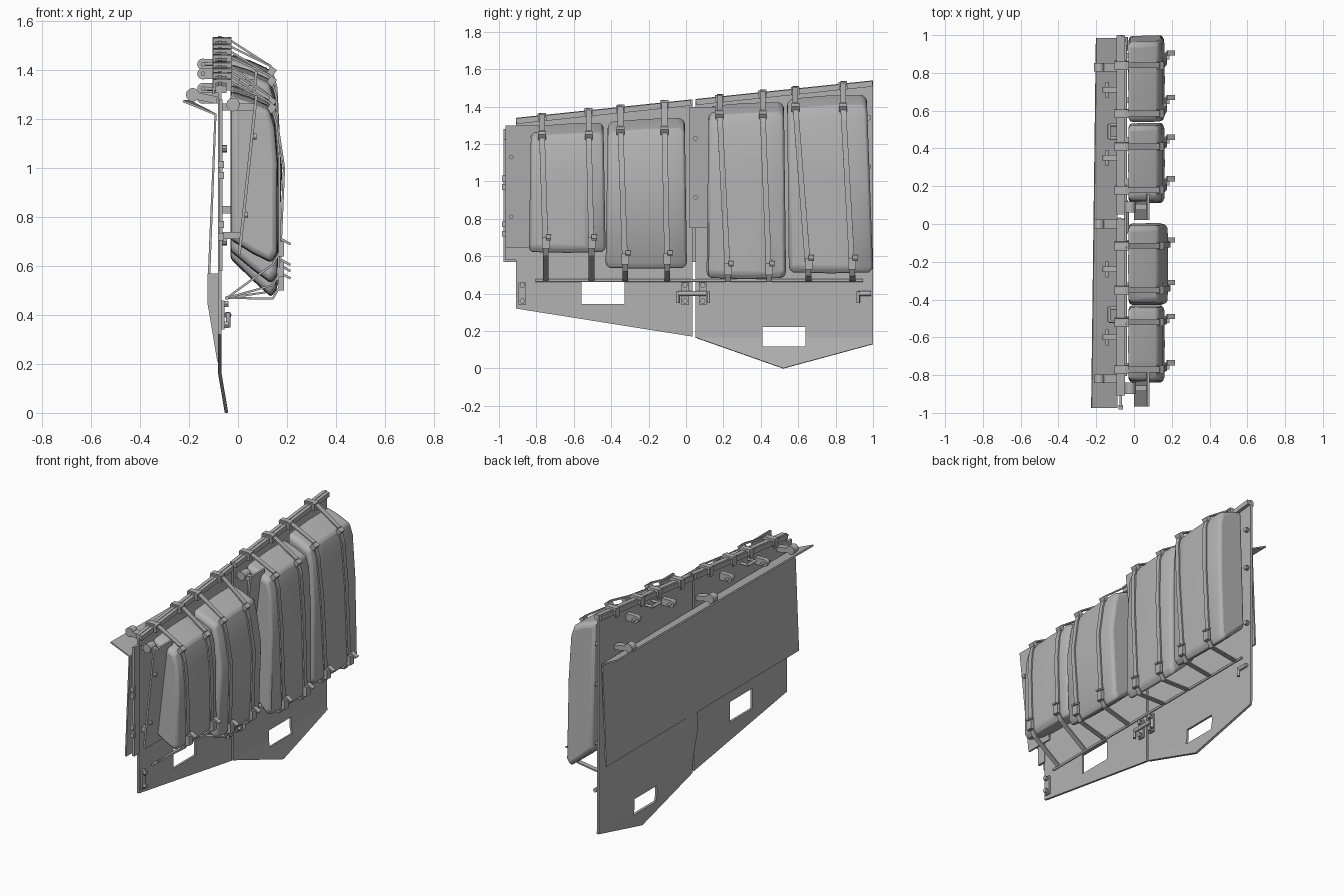
import bpy, bmesh, math
from mathutils import Vector

if "Cube" in bpy.data.objects:
    bpy.data.objects.remove(bpy.data.objects["Cube"])

GREY = bpy.data.materials.new("primer_grey")
GREY.use_nodes = True
TONE = (0.45, 0.45, 0.45, 1)
GREY.diffuse_color = TONE
GREY.node_tree.nodes["Principled BSDF"].inputs["Base Color"].default_value = TONE


def finish(bm, name, smooth=False):
    bmesh.ops.recalc_face_normals(bm, faces=bm.faces)
    mesh = bpy.data.meshes.new(name)
    bm.to_mesh(mesh)
    bm.free()
    mesh.materials.append(GREY)
    ob = bpy.data.objects.new(name, mesh)
    bpy.context.collection.objects.link(ob)
    if smooth:
        bpy.ops.object.select_all(action="DESELECT")
        ob.select_set(True)
        bpy.context.view_layer.objects.active = ob
        bpy.ops.object.shade_smooth_by_angle(angle=math.radians(35))
    return ob


def thicken(ob, amount):
    mod = ob.modifiers.new("thickness", "SOLIDIFY")
    mod.thickness = amount
    mod.offset = 0


def box(name, centre, size, tilt=0, slope=0):
    bm = bmesh.new()
    bmesh.ops.create_cube(bm, size=1)
    for v in bm.verts:
        v.co = Vector(a * b for a, b in zip(v.co, size))
    ob = finish(bm, name)
    ob.location = centre
    ob.rotation_euler = (slope, tilt, 0)
    return ob


def rod(name, centre, radius, length, axis="Y", sides=12):
    bm = bmesh.new()
    bmesh.ops.create_cone(bm, cap_ends=True, segments=sides, radius1=radius,
                          radius2=radius, depth=length)
    ob = finish(bm, name, True)
    ob.location = centre
    ob.rotation_euler = {"X": (0, math.pi / 2, 0), "Y": (math.pi / 2, 0, 0), "Z": (0, 0, 0)}[axis]
    return ob


def rail_z(y):
    return 1.435 + 0.105 * y


SLOPE = math.atan(0.105)


# Skirt panels, each with a rectangular window and an inward lower bend
def skirt_panel(name, outline, window):
    y0, y1, z0, z1 = window
    bm = bmesh.new()
    bm.faces.new([bm.verts.new((-0.075, y, z)) for y, z in outline])
    cuts = [((0, y0, 0), (0, 1, 0)), ((0, y1, 0), (0, 1, 0)), ((0, 0, z0), (0, 0, 1)),
            ((0, 0, z1), (0, 0, 1)), ((0, 0, 0.165), (0, 0, 1))]
    for co, no in cuts:
        bmesh.ops.bisect_plane(bm, geom=bm.verts[:] + bm.edges[:] + bm.faces[:],
                               plane_co=co, plane_no=no)
    hole = []
    for f in bm.faces:
        c = f.calc_center_median()
        if y0 < c.y < y1 and z0 < c.z < z1:
            hole.append(f)
    bmesh.ops.delete(bm, geom=hole, context="FACES")
    for v in bm.verts:
        v.co.x += max(0, 0.165 - v.co.z) * 0.17
    thicken(finish(bm, name), 0.014)


skirt_panel("front_skirt_panel", [(-0.91, 0.32), (0.035, 0.17), (0.035, rail_z(0.035)),
                                  (-0.91, rail_z(-0.91))], (-0.56, -0.33, 0.345, 0.475))
skirt_panel("rear_skirt_panel", [(0.05, 0.165), (0.52, 0), (1, 0.13), (1, rail_z(1)),
                                 (0.05, rail_z(0.05))], (0.41, 0.64, 0.115, 0.22))

# Inner backing plate with its outward top flange
bm = bmesh.new()
rows = [[bm.verts.new((x, y, z)) for y in (-0.975, 0.985)]
        for x, z in [(-0.118, 0.57), (-0.092, 1.22), (-0.225, 1.275)]]
for a, b in zip(rows, rows[1:]):
    bm.faces.new((a[0], a[1], b[1], b[0]))
backing = finish(bm, "backing_plate")
thicken(backing, 0.01)
for v in backing.data.vertices:
    if v.co.x < -0.2 and v.co.y > 0:
        v.co.x = -0.2

# Faceted swelling under the backing plate
bm = bmesh.new()
for p in [(-0.125, 0.06, 0.57), (-0.125, 0.06, 0.45), (-0.083, 0.06, 0.2),
          (-0.083, 0.68, 0.45), (-0.083, 0.72, 0.57), (-0.075, 0.06, 0.57)]:
    bm.verts.new(p)
bmesh.ops.convex_hull(bm, input=bm.verts)
finish(bm, "panel_swelling")

# Top rails and lower strap rail
for name, a, b in [("front_top_rail", -0.91, 0.03), ("rear_top_rail", 0.05, 1.0)]:
    mid = (a + b) / 2
    box(name, (-0.07, mid, rail_z(mid) - 0.018), (0.045, b - a, 0.03), 0, SLOPE)
rod("strap_rail", (-0.045, 0.07, 0.47), 0.008, 1.75)


# Stowage packs: a sloped profile lofted along y with pinched ends
def pack(name, y0, y1, bottom, top, lean=0.0, swell=0.0):
    back = 0.55 * bottom + 0.37
    profile = [(-0.03, back), (0.06, (back + bottom) / 2 - 0.01), (0.135, bottom),
               (0.16, bottom + 0.035), (0.162 + swell, (bottom + top) / 2 + 0.1),
               (0.15, top - 0.07), (0.128, top), (0.05, top + 0.035),
               (-0.03, top + 0.06)]
    centre = Vector((0.06, (bottom + top) / 2))
    stations = [(0, 0.90), (0.05, 0.985), (0.28, 1.0), (0.5, 1.01), (0.72, 1.0),
                (0.95, 0.985), (1, 0.90)]
    bm = bmesh.new()
    rings = []
    for t, s in stations:
        ring = []
        for x, z in profile:
            px = centre.x + (x - centre.x) * s
            pz = centre.y + (z - centre.y) * (0.5 + 0.5 * s)
            h = (z - bottom) / (top - bottom)
            y = y0 + (y1 - y0) * (0.5 + (t - 0.5) * (1 - 0.05 * h)) - lean * (h - 0.5)
            ring.append(bm.verts.new((px, y, pz + 0.05 * (y - (y0 + y1) / 2) * h)))
        rings.append(ring)
    n = len(profile)
    for a, b in zip(rings, rings[1:]):
        for i in range(n):
            bm.faces.new((a[i], a[(i + 1) % n], b[(i + 1) % n], b[i]))
    bm.faces.new(rings[0])
    bm.faces.new(rings[-1])
    ob = finish(bm, name, True)
    bev = ob.modifiers.new("soft_edges", "BEVEL")
    bev.width = 0.012
    bev.segments = 2
    bev.angle_limit = math.radians(35)


packs = {"front_pack": (-0.84, -0.43, 0.615, 1.25), "front_middle_pack": (-0.43, 0.005, 0.53, 1.275),
         "rear_middle_pack": (0.11, 0.535, 0.475, 1.36), "rear_pack": (0.54, 0.99, 0.505, 1.40)}
pack("front_pack", *packs["front_pack"])
pack("front_middle_pack", *packs["front_middle_pack"], swell=0.018)
pack("rear_middle_pack", *packs["rear_middle_pack"])
pack("rear_pack", *packs["rear_pack"], lean=0.02)


# Straps wrap from the top rail over each pack and back to the lower rail
def strap(index, top_y, low_y, bottom, top, swell):
    zr = rail_z(top_y)
    path = [(-0.1, zr - 0.05), (-0.1, zr + 0.008), (-0.045, zr + 0.008), (0.132, top + 0.018),
            (0.157, top - 0.07), (0.17 + swell, (bottom + top) / 2 + 0.1),
            (0.17, bottom + 0.04), (0.142, bottom - 0.008), (-0.045, 0.47)]
    bm = bmesh.new()
    pairs = []
    for x, z in path:
        t = min(1, max(0, (top - z) / (top - bottom)))
        y = top_y + (low_y - top_y) * t
        pairs.append([bm.verts.new((x, y + s * 0.015, z)) for s in (-1, 1)])
    for a, b in zip(pairs, pairs[1:]):
        bm.faces.new((a[0], a[1], b[1], b[0]))
    thicken(finish(bm, f"strap_{index}"), 0.009)
    box(f"rail_buckle_{index}", (-0.065, top_y, zr - 0.012), (0.075, 0.045, 0.045), 0, SLOPE)
    box(f"top_buckle_{index}", (0.137, top_y, top - 0.005), (0.03, 0.042, 0.035), 0.6)
    box(f"low_buckle_{index}", (0.178, low_y, bottom + 0.055), (0.022, 0.04, 0.06))
    box(f"strap_tail_{index}", (0.195, low_y + 0.015, bottom + 0.085), (0.045, 0.028, 0.01), 0.5)


runs = {"front_pack": [(-0.77, -0.75), (-0.52, -0.505)],
        "front_middle_pack": [(-0.35, -0.325), (-0.115, -0.1)],
        "rear_middle_pack": [(0.18, 0.225), (0.41, 0.445)],
        "rear_pack": [(0.585, 0.655), (0.84, 0.89)]}
count = 0
for key, pairs in runs.items():
    for top_y, low_y in pairs:
        count += 1
        strap(count, top_y, low_y, packs[key][2], packs[key][3],
              0.018 if key == "front_middle_pack" else 0)

# Leaning mount plates at the forward end of each pack group, with bolts and brackets
for name, y, width, low, high in [("front", -0.87, 0.19, 0.645, 1.3), ("rear", 0.09, 0.14, 0.75, 1.4)]:
    lean = math.atan(0.07 / (high - low))
    mid = (low + high) / 2
    box(f"{name}_mount_plate", (0.04, y, mid), (0.012, width, high - low), lean)
    bolt_y = y - width / 2 + 0.03
    for i, z in enumerate((low + 0.165, high - 0.17)):
        rod(f"{name}_mount_bolt_{i}", (0.048 + (z - mid) * 0.107, bolt_y, z), 0.012, 0.02, "X")
    for i, z in enumerate((low + 0.08, high - 0.05)):
        x = 0.04 + (z - mid) * 0.107
        box(f"{name}_mount_bracket_{i}", ((x - 0.07) / 2, y, z), (x + 0.07, 0.03, 0.03))
    rod(f"{name}_bracket_pin", (-0.02, y, high - 0.04), 0.028, 0.06)

# Hanging lugs and hinge pins along the inner side
for i, y in enumerate((-0.82, 0.0, 0.83)):
    box(f"long_lug_{i}", (-0.145, y, 1.29), (0.12, 0.045, 0.03), 0.2)
    rod(f"long_lug_eye_{i}", (-0.185, y, 1.3), 0.028, 0.045)
for i, y in enumerate((-0.6, -0.24, 0.35, 0.71)):
    z = rail_z(y) - 0.085
    box(f"hinge_lug_{i}", (-0.11, y, z), (0.07, 0.03, 0.045))
    rod(f"hinge_eye_{i}", (-0.143, y, z), 0.024, 0.03)
    rod(f"hinge_pin_{i}", (-0.143, y, z), 0.009, 0.085)
for i, y in enumerate((-0.48, 0.49)):
    rod(f"grab_handle_{i}", (-0.13, y, rail_z(y) - 0.06), 0.009, 0.08)
    for s in (-1, 1):
        rod(f"grab_leg_{i}_{s}", (-0.105, y + s * 0.035, rail_z(y) - 0.06), 0.008, 0.055, "X")

# Panel latches with paired bolts
for i, y in enumerate((-0.875, -0.005, 0.09)):
    box(f"latch_base_{i}", (-0.062, y, 0.4), (0.012, 0.04, 0.12))
    for z in (0.36, 0.445):
        rod(f"latch_bolt_{i}_{z}", (-0.05, y, z), 0.015, 0.022, "X", 6)
rod("middle_latch_bar", (-0.04, 0.035, 0.4), 0.013, 0.15)
rod("rear_latch_bar", (-0.045, 0.955, 0.4), 0.013, 0.07)
for i, y in enumerate((-0.045, 0.12, 0.92)):
    rod(f"latch_handle_{i}", (-0.04, y, 0.38), 0.009, 0.06, "Z")

# Edge hinge blocks at the forward end
for z in (0.72, 0.77, 0.97, 1.015):
    box(f"edge_hinge_{z}", (-0.07, -0.97, z), (0.025, 0.025, 0.03))
box("edge_hinge_post", (-0.07, -0.935, 0.93), (0.015, 0.06, 0.7))

# Small bolts on the trailing edge
for z in (0.7, 1.08, 1.34):
    rod(f"edge_bolt_{z}", (-0.06, 0.975, z), 0.015, 0.03, "X", 8)
